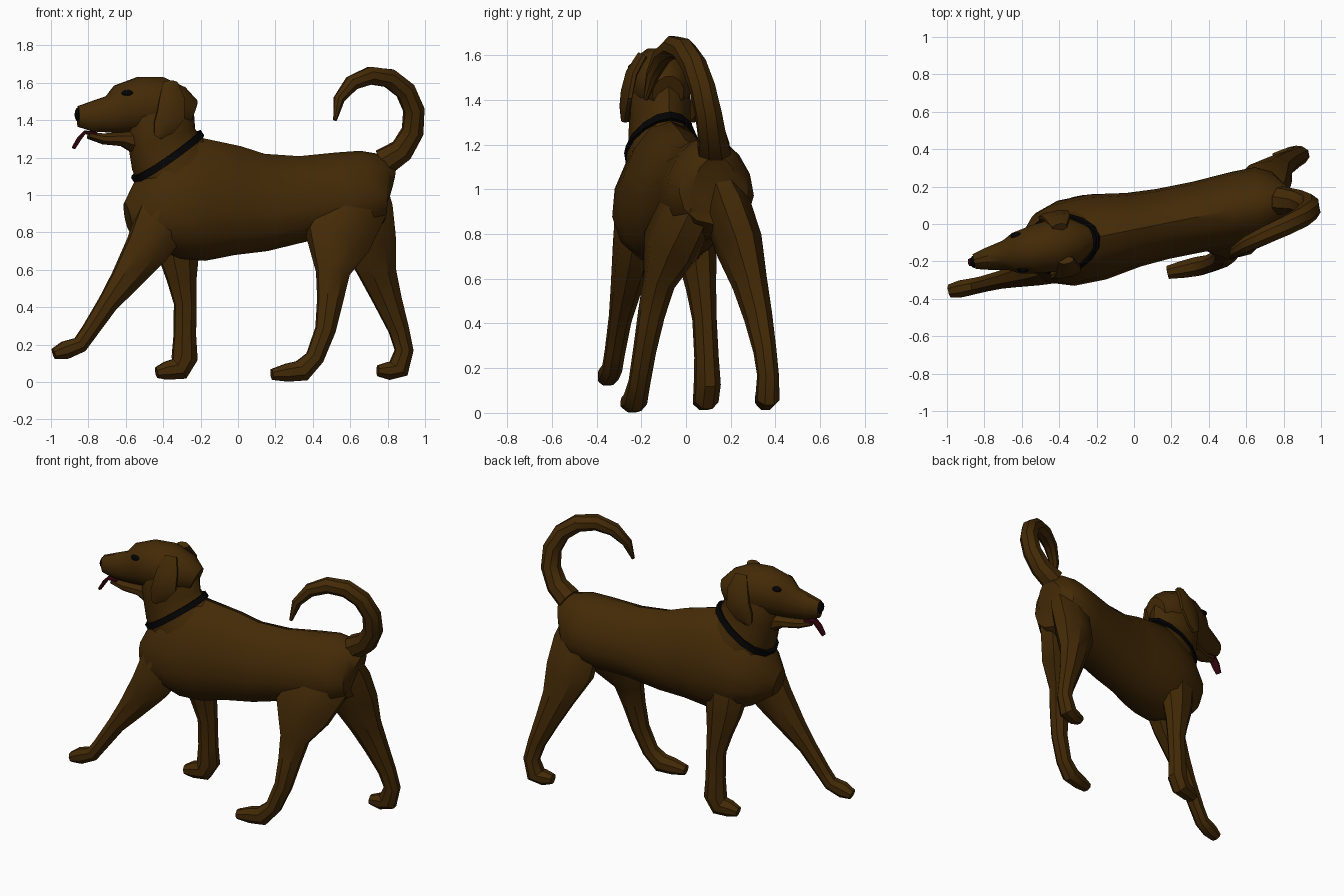
import bpy
import bmesh
import math
from mathutils import Vector

if "Cube" in bpy.data.objects:
    bpy.data.objects.remove(bpy.data.objects["Cube"], do_unlink=True)

# The dog walks towards -x, turned a little; SIDE points across its body
SIDE = Vector((-0.2, 1, 0)).normalized()


def place(x, z, offset=0):
    """Point on the upright middle plane of the dog, moved sideways by offset."""
    return Vector((x, 0.2 * x - 0.03, z)) + SIDE * offset


def make_material(name, colour):
    mat = bpy.data.materials.new(name)
    mat.use_nodes = True
    rgba = (*colour, 1)
    mat.diffuse_color = rgba
    shader = mat.node_tree.nodes["Principled BSDF"]
    shader.inputs["Base Color"].default_value = rgba
    shader.inputs["Roughness"].default_value = 0.9
    return mat


FUR = make_material("brown fur", (0.057, 0.023, 0.002))
BLACK = make_material("black", (0.001, 0.001, 0.001))
RED = make_material("dark red tongue", (0.04, 0.002, 0.005))


def finish(name, bm, mat):
    bmesh.ops.recalc_face_normals(bm, faces=bm.faces)
    mesh = bpy.data.meshes.new(name)
    bm.to_mesh(mesh)
    bm.free()
    mesh.materials.append(mat)
    obj = bpy.data.objects.new(name, mesh)
    bpy.context.collection.objects.link(obj)
    bpy.ops.object.select_all(action="DESELECT")
    obj.select_set(True)
    bpy.context.view_layer.objects.active = obj
    bpy.ops.object.shade_smooth_by_angle(angle=math.radians(35))


def loft(name, stations, sides=8, mat=FUR, taper=0):
    """Skin elliptical rings given as x, z, half depth, half width, side offset.
    A taper narrows each ring on its upper side."""
    bm = bmesh.new()
    centres = [place(x, z, offset) for x, z, depth, width, offset in stations]
    last = len(centres) - 1
    rings = []
    for i, (x, z, depth, width, offset) in enumerate(stations):
        before, after = centres[max(i - 1, 0)], centres[min(i + 1, last)]
        tangent = (after - before).normalized()
        across = (SIDE - tangent * SIDE.dot(tangent)).normalized()
        upward = tangent.cross(across)
        ring = []
        for k in range(sides):
            angle = math.tau * (k + 0.5) / sides
            c, s = math.cos(angle), math.sin(angle)
            shift = across * width * c * (1 - taper * s) + upward * depth * s
            ring.append(bm.verts.new(centres[i] + shift * 1.04))
        rings.append(ring)
    for lower, upper in zip(rings, rings[1:]):
        for k in range(sides):
            n = (k + 1) % sides
            bm.faces.new((lower[k], lower[n], upper[n], upper[k]))
    bm.faces.new(rings[0])
    bm.faces.new(rings[-1])
    finish(name, bm, mat)


def middle(name, stations, sides=14, mat=FUR, taper=0):
    """Loft that stays on the middle plane."""
    loft(name, [(*station, 0) for station in stations], sides, mat, taper)


def leg(name, hip, spread, stations):
    """Limb given as x, z, half depth; it drifts sideways from hip towards the paw."""
    rows = []
    for x, z, depth in stations:
        offset = hip + spread * (1 - z * z)
        rows.append((x, z, depth, 0.02 + 0.55 * depth, offset))
    loft(name, rows)


def ball(name, centre, size, mat):
    bm = bmesh.new()
    bmesh.ops.create_uvsphere(bm, u_segments=10, v_segments=6, radius=1)
    bmesh.ops.scale(bm, vec=size, verts=bm.verts)
    bmesh.ops.translate(bm, vec=centre, verts=bm.verts)
    finish(name, bm, mat)


# Torso, from the breastbone back to the rump
middle("torso", [
    (-.59, .88, .08, .08),
    (-.5, .9, .18, .18),
    (-.38, .94, .28, .22),
    (-.2, .98, .32, .22),
    (0, .97, .28, .19),
    (.15, .96, .25, .18),
    (.35, .98, .22, .18),
    (.55, 1, .22, .19),
    (.68, 1.02, .21, .19),
    (.77, 1.03, .18, .15),
    (.8, 1.02, .13, .1),
], taper=.18)

# Neck and collar, both narrow at the nape
middle("neck", [
    (-.2, .98, .25, .2),
    (-.33, 1.14, .22, .16),
    (-.38, 1.22, .2, .14),
    (-.41, 1.32, .18, .13),
    (-.42, 1.45, .18, .13),
    (-.43, 1.52, .12, .1),
], taper=-.18)
middle("collar", [(-.366, 1.19, .22, .16), (-.386, 1.22, .22, .15)],
       mat=BLACK, taper=-.18)

# Skull and muzzle, lower jaw, tongue and nose
middle("head", [
    (-.25, 1.43, .08, .07),
    (-.32, 1.46, .12, .12),
    (-.42, 1.48, .15, .14),
    (-.52, 1.48, .15, .13),
    (-.62, 1.46, .13, .11),
    (-.68, 1.43, .1, .08),
    (-.78, 1.42, .08, .06),
    (-.855, 1.42, .055, .04),
], sides=12)
middle("lower_jaw", [
    (-.48, 1.28, .1, .1),
    (-.62, 1.3, .04, .06),
    (-.72, 1.3, .03, .04),
    (-.8, 1.32, .02, .03),
], sides=8)
middle("tongue", [
    (-.76, 1.33, .01, .03),
    (-.82, 1.335, .01, .03),
    (-.85, 1.3, .012, .03),
    (-.88, 1.25, .01, .02),
], sides=6, mat=RED)
ball("nose", place(-.855, 1.43), (.02, .035, .038), BLACK)

# Eyes and hanging ears on both sides of the head
for side, sign in (("right", -1), ("left", 1)):
    ball(side + "_eye", place(-.61, 1.545, sign * .09), (.034, .02, .017), BLACK)
    ear = [
        (-.38, 1.6, .04, .09),
        (-.38, 1.52, .07, .14),
        (-.39, 1.43, .08, .16),
        (-.43, 1.36, .06, .16),
        (-.46, 1.31, .02, .15),
    ]
    loft(side + "_ear", [(x, z, d, .022, sign * out) for x, z, d, out in ear])

# Legs, each in its own phase of the stride
leg("front_right_leg", -.09, -.04, [
    (-.34, 1, .1),
    (-.42, .87, .15),
    (-.51, .71, .12),
    (-.63, .54, .08),
    (-.72, .42, .055),
    (-.82, .27, .045),
    (-.87, .2, .045),
    (-.95, .17, .05),
    (-1.01, .15, .03),
])
leg("front_left_leg", .1, .08, [
    (-.3, 1, .1),
    (-.31, .87, .14),
    (-.29, .68, .11),
    (-.27, .55, .08),
    (-.25, .42, .06),
    (-.25, .25, .06),
    (-.25, .13, .07),
    (-.28, .07, .065),
    (-.35, .06, .05),
    (-.4, .05, .03),
])
leg("hind_right_leg", -.05, -.21, [
    (.67, 1.1, .1),
    (.62, .95, .17),
    (.5, .75, .18),
    (.47, .58, .09),
    (.45, .44, .07),
    (.42, .28, .055),
    (.36, .13, .05),
    (.29, .06, .06),
    (.21, .05, .05),
    (.13, .04, .03),
])
leg("hind_left_leg", .05, .17, [
    (.7, 1.1, .09),
    (.69, .95, .15),
    (.72, .76, .15),
    (.78, .58, .1),
    (.84, .43, .075),
    (.9, .28, .055),
    (.93, .17, .05),
    (.9, .07, .06),
    (.85, .06, .05),
    (.79, .06, .03),
])

# Tail: a tapering arc that curls up, forward and to the right
tail = []
steps = 9
for i in range(steps + 1):
    t = i / steps
    angle = math.radians(-70 + 250 * t)
    radius = 0.055 + 0.02 * (1 - t) ** 6 - 0.045 * t ** 5
    tail.append((0.7 + 0.23 * math.cos(angle), 1.4 + 0.24 * math.sin(angle),
                 radius, radius, -0.25 * t))
loft("tail", tail)
